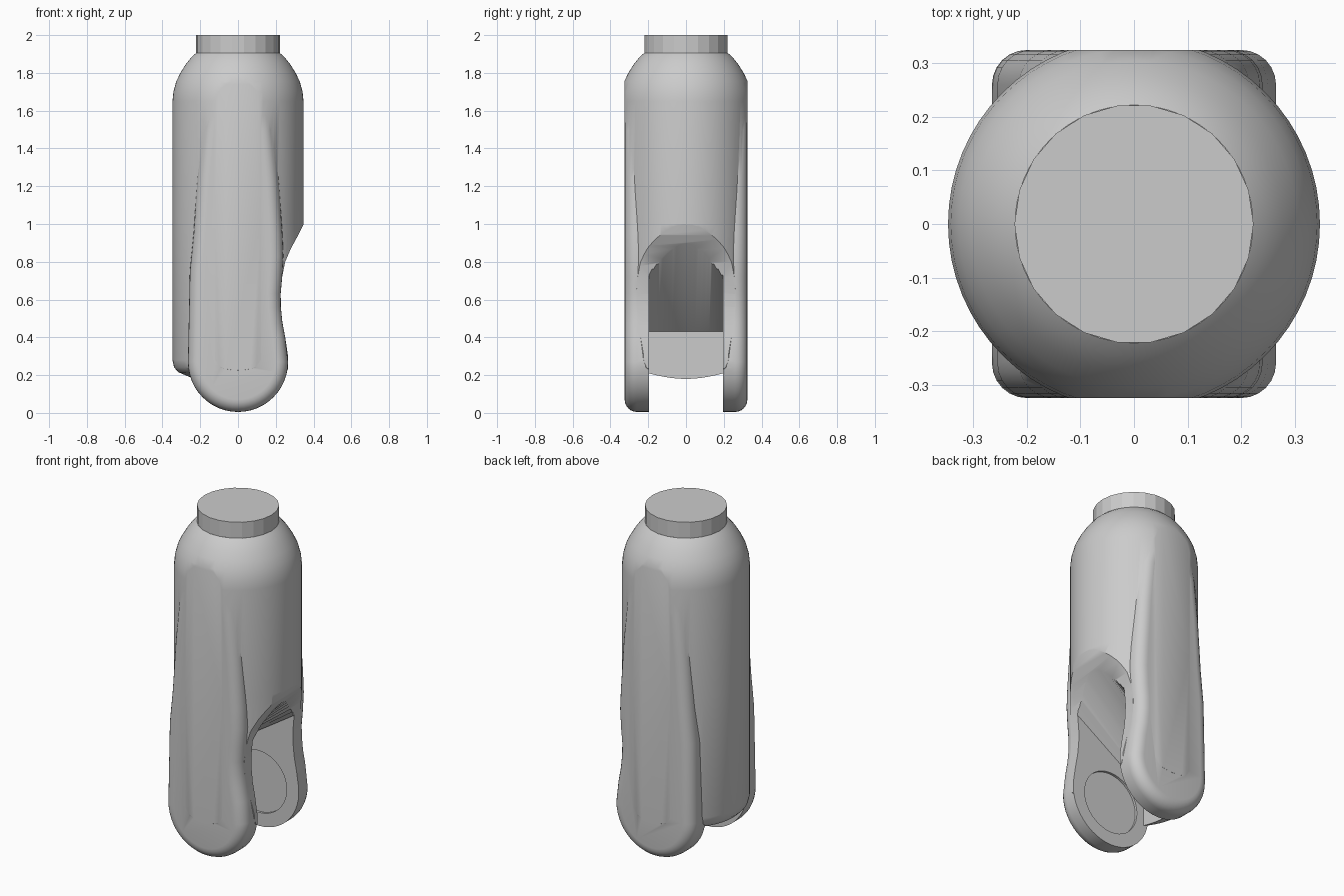
import bpy, bmesh, math
from mathutils import Matrix

if "Cube" in bpy.data.objects:
    bpy.data.objects.remove(bpy.data.objects["Cube"])

grey = bpy.data.materials.new("plain grey")
grey.use_nodes = True
COLOUR = (0.6, 0.6, 0.6, 1)
grey.diffuse_color = COLOUR
grey.node_tree.nodes["Principled BSDF"].inputs["Base Color"].default_value = COLOUR


def finish(name, bm):
    bmesh.ops.recalc_face_normals(bm, faces=bm.faces)
    mesh = bpy.data.meshes.new(name)
    bm.to_mesh(mesh)
    bm.free()
    obj = bpy.data.objects.new(name, mesh)
    bpy.context.collection.objects.link(obj)
    mesh.materials.append(grey)
    return obj


def lathe(name, profile, steps):
    bm = bmesh.new()
    verts = [bm.verts.new((r, 0, z)) for r, z in profile]
    edges = [bm.edges.new(pair) for pair in zip(verts, verts[1:])]
    bmesh.ops.spin(bm, geom=verts + edges, cent=(0, 0, 0), axis=(0, 0, 1),
                   angle=math.tau, steps=steps, use_duplicate=False)
    bmesh.ops.remove_doubles(bm, verts=bm.verts, dist=0.0005)
    return finish(name, bm)


def prism(name, outline, y0, y1, bevel=0):
    """Extrude an x-z outline along y, optionally rounding the rim at y1."""
    bm = bmesh.new()
    face = bm.faces.new([bm.verts.new((x, y0, z)) for x, z in outline])
    out = bmesh.ops.extrude_face_region(bm, geom=[face])["geom"]
    moved = [v for v in out if isinstance(v, bmesh.types.BMVert)]
    bmesh.ops.translate(bm, verts=moved, vec=(0, y1 - y0, 0))
    if bevel:
        rim = [e for e in out if isinstance(e, bmesh.types.BMEdge)]
        bmesh.ops.bevel(bm, geom=rim, offset=bevel, segments=6,
                        profile=0.5, affect='EDGES')
    return finish(name, bm)


def boolean(target, tool, operation):
    mod = target.modifiers.new(tool.name, 'BOOLEAN')
    mod.operation, mod.solver, mod.object = operation, 'EXACT', tool
    bpy.context.view_layer.objects.active = target
    bpy.ops.object.modifier_apply(modifier=mod.name)
    bpy.data.objects.remove(tool)


# Round body with a domed shoulder and a rounded lower lip
body = lathe("finger_body", [
    (0, 0.17), (0.23, 0.18), (0.28, 0.2), (0.315, 0.215), (0.338, 0.24),
    (0.347, 0.28), (0.347, 1.0), (0.347, 1.65), (0.342, 1.7), (0.327, 1.755),
    (0.305, 1.8), (0.277, 1.845), (0.245, 1.885), (0.222, 1.905), (0, 1.905)], 64)

# Flat front and back
boolean(body, prism("flat_sides", [(-1, -1), (1, -1), (1, 3), (-1, 3)],
                    -0.325, 0.325), 'INTERSECT')

# Curved relief on the bending side
relief = [(0.265, 0.3), (0.25, 0.4), (0.235, 0.48), (0.227, 0.56), (0.226, 0.63),
          (0.234, 0.72), (0.25, 0.8), (0.28, 0.87), (0.318, 0.94), (0.348, 1.0)]
boolean(body, prism("relief_cutter", relief + [(0.6, 1.05), (0.6, -0.2), (0.265, -0.2)],
                    -0.6, 0.6), 'DIFFERENCE')

# Cheek plates ending in round hinge lobes
lobe = [(0.265 * math.cos(a), 0.27 + 0.265 * math.sin(a))
        for a in (math.pi * (1 + i / 24) for i in range(25))]
taper = [(0.235, 0.95), (0.215, 1.25), (0.19, 1.5), (0.165, 1.64), (0.12, 1.72)]
cheek_outline = (lobe + relief[1:6] + [(0.24, 0.83)] + taper
                 + [(-x, z) for x, z in reversed(taper)] + [(-0.255, 0.75)])
for side in (-1, 1):
    cheek = prism("cheek", cheek_outline, side * 0.195, side * 0.3248, 0.065)
    boolean(body, cheek, 'UNION')

# Hinge pocket: a sloping ceiling that arches towards the open side
bm = bmesh.new()
half = 0.196
sections = []
for x, edge, rise in ((-0.23, 0.43, 0), (0.5, 0.9, 0.18)):
    ring = [(-half, -0.3)]
    for i in range(17):
        t = i / 8 - 1
        ring.append((t * half, edge + rise * (1 - t * t)))
    ring.append((half, -0.3))
    sections.append([bm.verts.new((x, y, z)) for y, z in ring])
a, b = sections
for i in range(len(a)):
    j = (i + 1) % len(a)
    bm.faces.new((a[i], a[j], b[j], b[i]))
bm.faces.new(a)
bm.faces.new(b)
boolean(body, finish("pocket_cutter", bm), 'DIFFERENCE')

# Shallow round hinge seats on the inner cheek faces
bm = bmesh.new()
bmesh.ops.create_cone(bm, cap_ends=True, segments=40, radius1=0.185, radius2=0.185,
                      depth=0.42, matrix=Matrix.Translation((0, 0, 0.27))
                      @ Matrix.Rotation(math.pi / 2, 4, 'X'))
seat = finish("seat_cutter", bm)
# keep the seats clear of the wall and ceiling
boolean(seat, prism("seat_limit", [(-0.225, 0), (0.3, 0), (0.3, 0.74), (-0.225, 0.43)],
                    -0.5, 0.5), 'INTERSECT')
boolean(body, seat, 'DIFFERENCE')

# Neck plug on top
neck = lathe("neck", [(0, 1.86), (0.223, 1.86), (0.223, 2.0), (0, 2.0)], 22)

bpy.ops.object.select_all(action='DESELECT')
body.select_set(True)
bpy.context.view_layer.objects.active = body
bpy.ops.object.shade_smooth_by_angle(angle=math.radians(35))
